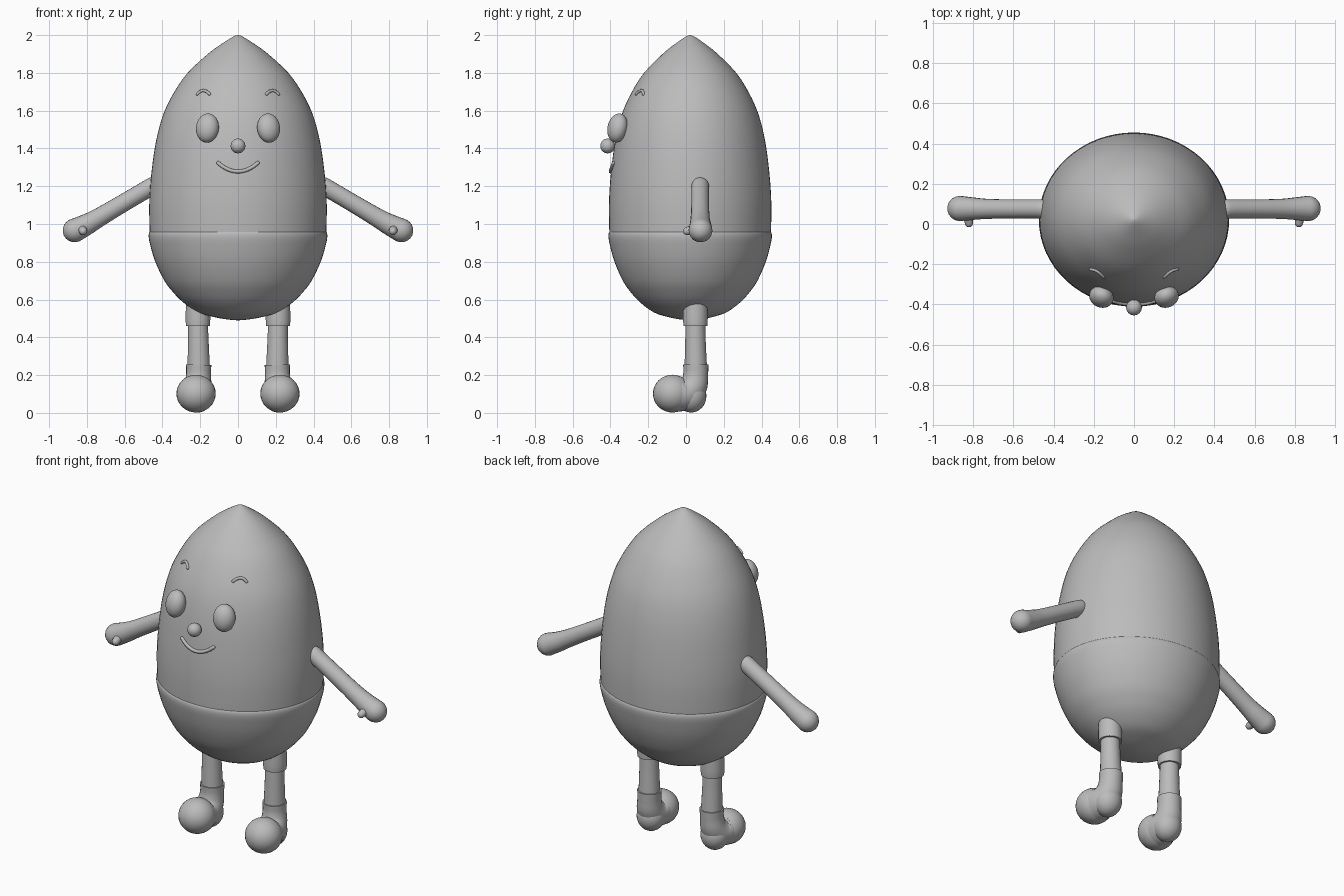
import bpy, bmesh, math
from mathutils import Vector

if "Cube" in bpy.data.objects:
    bpy.data.objects.remove(bpy.data.objects["Cube"])

grey = bpy.data.materials.new("plain grey")
grey.diffuse_color = (0.5, 0.5, 0.5, 1)
grey.use_nodes = True
grey.node_tree.nodes["Principled BSDF"].inputs["Base Color"].default_value = grey.diffuse_color
YC, YS = 0.022, 0.915          # body centre and front-to-back squash


def finish(name, bm, angle=50):
    bmesh.ops.recalc_face_normals(bm, faces=bm.faces)
    me = bpy.data.meshes.new(name)
    bm.to_mesh(me)
    bm.free()
    ob = bpy.data.objects.new(name, me)
    bpy.context.collection.objects.link(ob)
    me.materials.append(grey)
    bpy.ops.object.select_all(action='DESELECT')
    ob.select_set(True)
    bpy.context.view_layer.objects.active = ob
    bpy.ops.object.shade_smooth_by_angle(angle=math.radians(angle))
    return ob


def spline(pts, n):
    """Smooth curve through the points, for any number of components."""
    out = []
    for i in range(len(pts) - 1):
        a, b, c, d = (pts[max(0, min(len(pts) - 1, i + k))] for k in (-1, 0, 1, 2))
        for s in range(n):
            t = s / n
            out.append(tuple(
                0.5 * (2 * q + (r - p) * t + (2 * p - 5 * q + 4 * r - u) * t * t
                       + (3 * q - p - 3 * r + u) * t ** 3)
                for p, q, r, u in zip(a, b, c, d)))
    return out + [tuple(pts[-1])]


def skin(bm, rings):
    """Bridge neighbouring rings and cap both ends."""
    vs = [[bm.verts.new(p) for p in ring] for ring in rings]
    for a, b in zip(vs, vs[1:]):
        for i in range(len(a)):
            j = (i + 1) % len(a)
            bm.faces.new((a[i], a[j], b[j], b[i]))
    bm.faces.new(vs[0])
    bm.faces.new(vs[-1])


def tube(name, pts, sides=20, steps=5, round_start=False, round_end=False, angle=50):
    """Tube along points (x, y, z, radius) with optional domed ends."""
    path = spline(pts, steps)
    P = [Vector(p[:3]) for p in path]
    R = [p[3] for p in path]
    T = [(P[min(i + 1, len(P) - 1)] - P[max(i - 1, 0)]).normalized() for i in range(len(P))]
    stations = list(zip(P, T, R))
    dome = [math.radians(a) for a in (18, 36, 54, 72, 87)]
    if round_start:
        stations = [(P[0] - T[0] * R[0] * math.sin(a), T[0], R[0] * math.cos(a))
                    for a in reversed(dome)] + stations
    if round_end:
        stations += [(P[-1] + T[-1] * R[-1] * math.sin(a), T[-1], R[-1] * math.cos(a))
                     for a in dome]
    rings, u = [], T[0].orthogonal()
    for p, t, r in stations:
        u = (u - t * u.dot(t)).normalized()
        v = t.cross(u)
        rings.append([p + (u * math.cos(k * math.tau / sides) + v * math.sin(k * math.tau / sides)) * r
                      for k in range(sides)])
    bm = bmesh.new()
    skin(bm, rings)
    return finish(name, bm, angle)


def ball(name, loc, size, rot=(0, 0, 0)):
    bm = bmesh.new()
    bmesh.ops.create_uvsphere(bm, u_segments=28, v_segments=16, radius=1)
    ob = finish(name, bm)
    ob.location, ob.scale, ob.rotation_euler = loc, size, rot
    return ob


def lathe(name, profile, sides=64):
    bm = bmesh.new()
    skin(bm, [[(r * math.cos(k * math.tau / sides), YC + YS * r * math.sin(k * math.tau / sides), z)
               for k in range(sides)] for r, z in profile])
    return finish(name, bm, 60)


# Egg body: upper shell and lower cup, meeting at a shallow rounded seam
upper = [(0.467, 0.945), (0.469, 1.0), (0.470, 1.1), (0.465, 1.2), (0.455, 1.3),
         (0.441, 1.4), (0.420, 1.5), (0.388, 1.6), (0.337, 1.7), (0.267, 1.8),
         (0.160, 1.9), (0.085, 1.955), (0.025, 1.992), (0.002, 2.0)]
lower = [(0.003, 0.49), (0.06, 0.495), (0.13, 0.508), (0.21, 0.532), (0.29, 0.585), (0.345, 0.64),
         (0.39, 0.70), (0.438, 0.80), (0.465, 0.89), (0.473, 0.935), (0.468, 0.958), (0.455, 0.962)]
lathe("upper_body", spline(upper, 3))
lathe("lower_body", spline(lower, 3))


def front_y(x, z):
    """Depth of the body front at a given place."""
    for (r0, z0), (r1, z1) in zip(upper, upper[1:]):
        if z0 <= z <= z1:
            r = r0 + (r1 - r0) * (z - z0) / (z1 - z0)
            return YC - YS * math.sqrt(r * r - x * x)


# Nose and smile
ball("nose", (0, -0.415, 1.413), (0.039, 0.039, 0.039))
smile = []
for i in range(-4, 5):
    x, z = 0.105 * i / 4, 1.278 + 0.045 * (i / 4) ** 2
    smile.append((x, front_y(x, z) - 0.003, z, 0.010))
tube("mouth", smile, sides=10, steps=3, round_start=True, round_end=True)

for side, s in (("left", 1), ("right", -1)):
    # Eyes and brows
    ball(side + "_eye", (s * 0.162, -0.362, 1.508), (0.062, 0.052, 0.078),
         (math.radians(-12), 0, math.radians(s * 22)))
    brow = []
    for i in range(-3, 4):
        x, z = 0.183 + 0.032 * i / 3, 1.706 - 0.018 * (i / 3) ** 2
        brow.append((s * x, front_y(x, z) - 0.003, z, 0.008))
    tube(side + "_brow", brow, sides=10, steps=3, round_start=True, round_end=True)

    # Arm widening into a mitten, with a small thumb
    tube(side + "_arm", [(s * 0.455, 0.075, 1.200, 0.047), (s * 0.60, 0.075, 1.115, 0.047),
                         (s * 0.73, 0.075, 1.038, 0.050), (s * 0.80, 0.076, 0.998, 0.056),
                         (s * 0.865, 0.077, 0.966, 0.063)],
         round_start=True, round_end=True)
    tube(side + "_thumb", [(s * 0.825, 0.05, 0.975, 0.026), (s * 0.820, 0.005, 0.962, 0.021)],
         sides=14, steps=2, round_end=True)

    # Leg with a cuff at the top
    tube(side + "_leg_cuff", [(s * 0.212, 0.05, 0.60, 0.064), (s * 0.212, 0.05, 0.50, 0.066),
                              (s * 0.212, 0.05, 0.46, 0.064)], angle=40)
    tube(side + "_leg", [(s * 0.212, 0.05, 0.50, 0.052), (s * 0.210, 0.05, 0.38, 0.055),
                         (s * 0.208, 0.052, 0.22, 0.061)], angle=40)

    # Shoe bending forward into a round toe
    tube(side + "_shoe", [(s * 0.208, 0.052, 0.255, 0.067), (s * 0.209, 0.051, 0.20, 0.066),
                          (s * 0.212, 0.040, 0.145, 0.074), (s * 0.216, 0.000, 0.105, 0.088),
                          (s * 0.222, -0.072, 0.102, 0.100)],
         sides=24, round_end=True)
    ball(side + "_heel", (s * 0.213, 0.028, 0.090), (0.080, 0.080, 0.088))
    ball(side + "_toe", (s * 0.222, -0.072, 0.102), (0.104, 0.103, 0.100))
